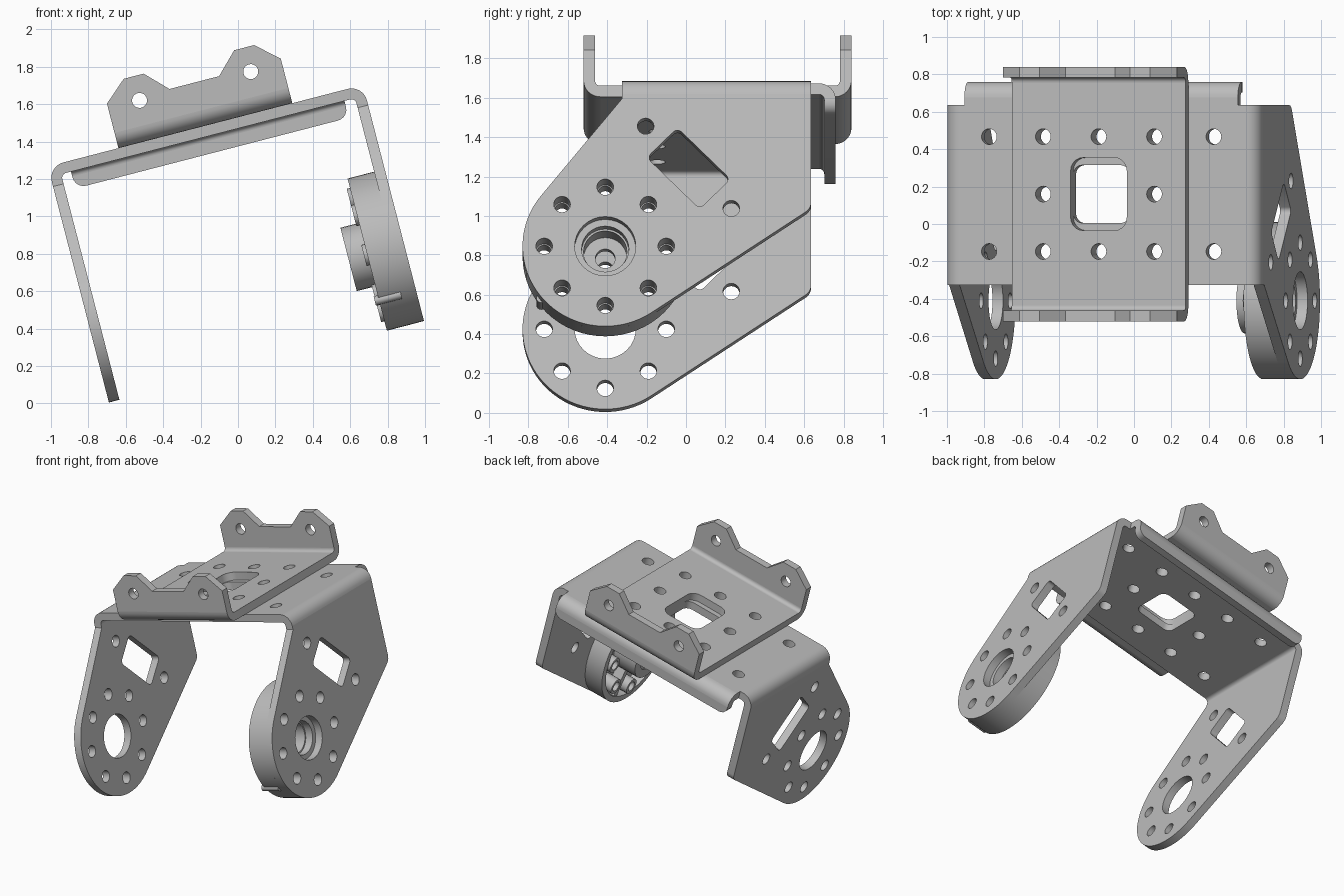
import bpy, bmesh
from math import pi, cos, sin, tan, atan2, acos, hypot, radians
from mathutils import Matrix, Vector

if "Cube" in bpy.data.objects:
    bpy.data.objects.remove(bpy.data.objects["Cube"])

steel = bpy.data.materials.new("steel_grey")
steel.use_nodes = True
GREY = (0.5, 0.5, 0.5, 1)
steel.diffuse_color = GREY
steel.node_tree.nodes["Principled BSDF"].inputs["Base Color"].default_value = GREY

# Whole assembly leans about the y axis
TILT = Matrix.Rotation(radians(-14.5), 4, 'Y')
# Sketch planes: columns are sketch x, sketch y and thickness direction
PLANES = {
    "flat": Matrix(((1, 0, 0), (0, 1, 0), (0, 0, 1))),
    "side": Matrix(((0, 0, 1), (1, 0, 0), (0, 1, 0))),
    "front": Matrix(((1, 0, 0), (0, 0, -1), (0, 1, 0))),
}
AXIS = {"flat": 2, "side": 0, "front": 1}


def arc(cx, cy, r, a0, a1, n=8):
    return [(cx + r * cos(a0 + (a1 - a0) * i / n), cy + r * sin(a0 + (a1 - a0) * i / n))
            for i in range(n + 1)]


def circle(cx, cy, r, n=32):
    return arc(cx, cy, r, 0, 2 * pi, n)[:-1]


def rounded(corners, n=5):
    """Polygon from (x, y, radius) corners with filleted points."""
    out = []
    for i, (x, y, r) in enumerate(corners):
        p = Vector((x, y))
        if r == 0:
            out.append((x, y))
            continue
        a = (Vector(corners[i - 1][:2]) - p).normalized()
        b = (Vector(corners[(i + 1) % len(corners)][:2]) - p).normalized()
        half = a.angle(b) / 2
        c = p + (a + b).normalized() * r / sin(half)
        s, e = p + a * r / tan(half) - c, p + b * r / tan(half) - c
        a0, a1 = atan2(s.y, s.x), atan2(e.y, e.x)
        a1 -= 2 * pi * round((a1 - a0) / (2 * pi))
        out += arc(c.x, c.y, r, a0, a1, n)
    return out


def rect(cx, cy, hx, hy, r=0, turn=0):
    pts = rounded([(-hx, -hy, r), (hx, -hy, r), (hx, hy, r), (-hx, hy, r)])
    return [(cx + x * cos(turn) - y * sin(turn), cy + x * sin(turn) + y * cos(turn)) for x, y in pts]


def panel(name, plane, loops, low, high):
    """Extrude an outline with holes between two depths on a sketch plane."""
    curve = bpy.data.curves.new(name, 'CURVE')
    curve.dimensions = '2D'
    curve.fill_mode = 'BOTH'
    curve.extrude = (high - low) / 2
    for loop in loops:
        sp = curve.splines.new('POLY')
        sp.points.add(len(loop) - 1)
        for pt, (x, y) in zip(sp.points, loop):
            pt.co = (x, y, 0, 1)
        sp.use_cyclic_u = True
    ob = bpy.data.objects.new(name, curve)
    bpy.context.collection.objects.link(ob)
    bpy.ops.object.select_all(action='DESELECT')
    ob.select_set(True)
    bpy.context.view_layer.objects.active = ob
    bpy.ops.object.convert(target='MESH')
    ob = bpy.context.object
    offset = Vector((0, 0, 0))
    offset[AXIS[plane]] = (low + high) / 2
    bm = bmesh.new()
    bm.from_mesh(ob.data)
    bmesh.ops.remove_doubles(bm, verts=bm.verts, dist=0.0002)
    bmesh.ops.transform(bm, matrix=TILT @ Matrix.Translation(offset) @ PLANES[plane].to_4x4(),
                        verts=bm.verts)
    bmesh.ops.recalc_face_normals(bm, faces=bm.faces)
    bm.to_mesh(ob.data)
    bm.free()
    ob.data.materials.clear()
    ob.data.materials.append(steel)
    bpy.ops.object.shade_smooth_by_angle(angle=radians(30))
    return ob


T, R, HOLE = 0.058, 0.085, 0.042           # sheet thickness, bend radius, screw hole
MID, LEFT, RIGHT = 0.203, -0.667, 1.073    # centre and outer faces of the fork
FRONT, BACK, TOP = -0.325, 0.635, 1.481
PITCH, YC = 0.307, 0.16
CY, CZ, CR = -0.41, 0.597, 0.42            # pivot eye of each leg


def bend(name, plane, cx, cy, quarter, low, high):
    a = quarter * pi / 2
    loop = arc(cx, cy, R, a, a + pi / 2) + arc(cx, cy, R - T, a + pi / 2, a)
    panel(name, plane, [loop], low, high)


# Fork top plate with a tab for the rear lip
LIP0, LIP1, LIP_Y = -0.554, 0.956, 0.76
grid = [circle(MID + i * PITCH, YC + j * PITCH, HOLE)
        for i in (-1, 0, 1) for j in (-1, 0, 1) if (i, j) != (0, 0)]
ends = [circle(MID + i * 0.62, YC + j * PITCH, HOLE) for i in (-1, 1) for j in (-1, 1)]
plate = [(LEFT + R, FRONT), (RIGHT - R, FRONT), (RIGHT - R, BACK), (LIP1, BACK),
         (LIP1, LIP_Y - R), (LIP0, LIP_Y - R), (LIP0, BACK), (LEFT + R, BACK)]
panel("fork_plate", "flat", [plate, rect(MID, YC, 0.155, 0.155, 0.05)] + grid + ends, TOP - T, TOP)

# Rear stiffening lip
bend("lip_bend", "side", LIP_Y - R, TOP - R, 0, LIP0, LIP1)
lip = rounded([(LIP0, 1.33, 0.06), (LIP1, 1.33, 0.06), (LIP1, TOP - R, 0), (LIP0, TOP - R, 0)])
panel("rear_lip", "front", [lip], LIP_Y - T, LIP_Y)


# Fork legs: round eye with tangent edges up to the plate
def tangent(px, py, side):
    dx, dy = px - CY, py - CZ
    return atan2(dy, dx) + side * acos(CR / hypot(dx, dy))


corner = (BACK, 0.795)
a0 = tangent(FRONT, 1.37, 1)
a1 = tangent(*corner, -1) + 2 * pi
leg = rounded([(x, y, 0) for x, y in arc(CY, CZ, CR, a0, a1, 36)]
              + [(*corner, 0.06), (BACK, TOP - R, 0), (FRONT, TOP - R, 0), (FRONT, 1.37, 0)])
bolt_ring = [(CY + 0.31 * cos(k * pi / 4), CZ + 0.31 * sin(k * pi / 4)) for k in range(8)]
bolt_holes = [circle(x, y, HOLE) for x, y in bolt_ring]
cuts = bolt_holes + [circle(CY, CZ, 0.155), circle(-0.205, 1.226, HOLE), circle(0.23, 0.795, HOLE),
                     rect(0.013, 1.005, 0.19, 0.11, 0.03, -pi / 4)]
panel("right_leg", "side", [leg] + cuts, LEFT, LEFT + T)
panel("left_leg", "side", [leg] + cuts, RIGHT - T, RIGHT)
bend("left_leg_bend", "front", RIGHT - R, TOP - R, 0, FRONT, BACK)
bend("right_leg_bend", "front", LEFT + R, TOP - R, 1, FRONT, BACK)

# Upper U bracket: base, bends and eared flanges
HALF, Y0, Y1 = 0.48, -0.52, 0.84
base = rect(MID, (Y0 + Y1) / 2, HALF, (Y1 - Y0) / 2 - R)
panel("cradle_base", "flat", [base, rect(MID, YC, 0.155, 0.195, 0.07)] + grid, TOP, TOP + T)
bend("cradle_front_bend", "side", Y0 + R, TOP + R, 2, MID - HALF, MID + HALF)
bend("cradle_back_bend", "side", Y1 - R, TOP + R, 3, MID - HALF, MID + HALF)
half_ear = [(HALF, TOP + R), (HALF, 1.727), (0.36, 1.833), (0.25, 1.833), (0.137, 1.719)]
ear = [(MID + x, y) for x, y in half_ear] + [(MID - x, y) for x, y in reversed(half_ear)]
ear_holes = [circle(MID + s * 0.307, 1.7, 0.04) for s in (-1, 1)]
panel("cradle_front_flange", "front", [ear] + ear_holes, Y0, Y0 + T)
panel("cradle_back_flange", "front", [ear] + ear_holes, Y1 - T, Y1)

# Hollow wheel on the inside of the left leg
WHEEL_IN, WHEEL_OUT, WEB = 0.868, RIGHT - T, 0.955
panel("wheel_rim", "side", [circle(CY, CZ, CR, 64), circle(CY, CZ, 0.375, 64)], WHEEL_IN, WHEEL_OUT)
panel("wheel_web", "side", [circle(CY, CZ, 0.378, 64), circle(CY, CZ, 0.12)] + bolt_holes,
      WEB, WHEEL_OUT)
panel("wheel_hub", "side", [circle(CY, CZ, 0.175), circle(CY, CZ, 0.11)], 0.765, WEB)
panel("hub_cap", "side", [circle(CY, CZ, 0.112), circle(CY, CZ, 0.05)], 0.775, 0.82)
for x, y in bolt_ring:
    panel("bolt_boss", "side", [circle(x, y, 0.058, 20), circle(x, y, 0.036, 20)], 0.85, WEB)
for k in range(4):
    a = pi / 8 + k * pi / 2
    panel("wheel_spoke", "side",
          [rect(CY + 0.27 * cos(a), CZ + 0.27 * sin(a), 0.107, 0.022, 0, a)], 0.88, WEB)

# Small index pin in the rim
panel("index_pin", "side", [circle(CY - 0.325, CZ - 0.25, 0.025, 16)], 0.845, 0.99)
